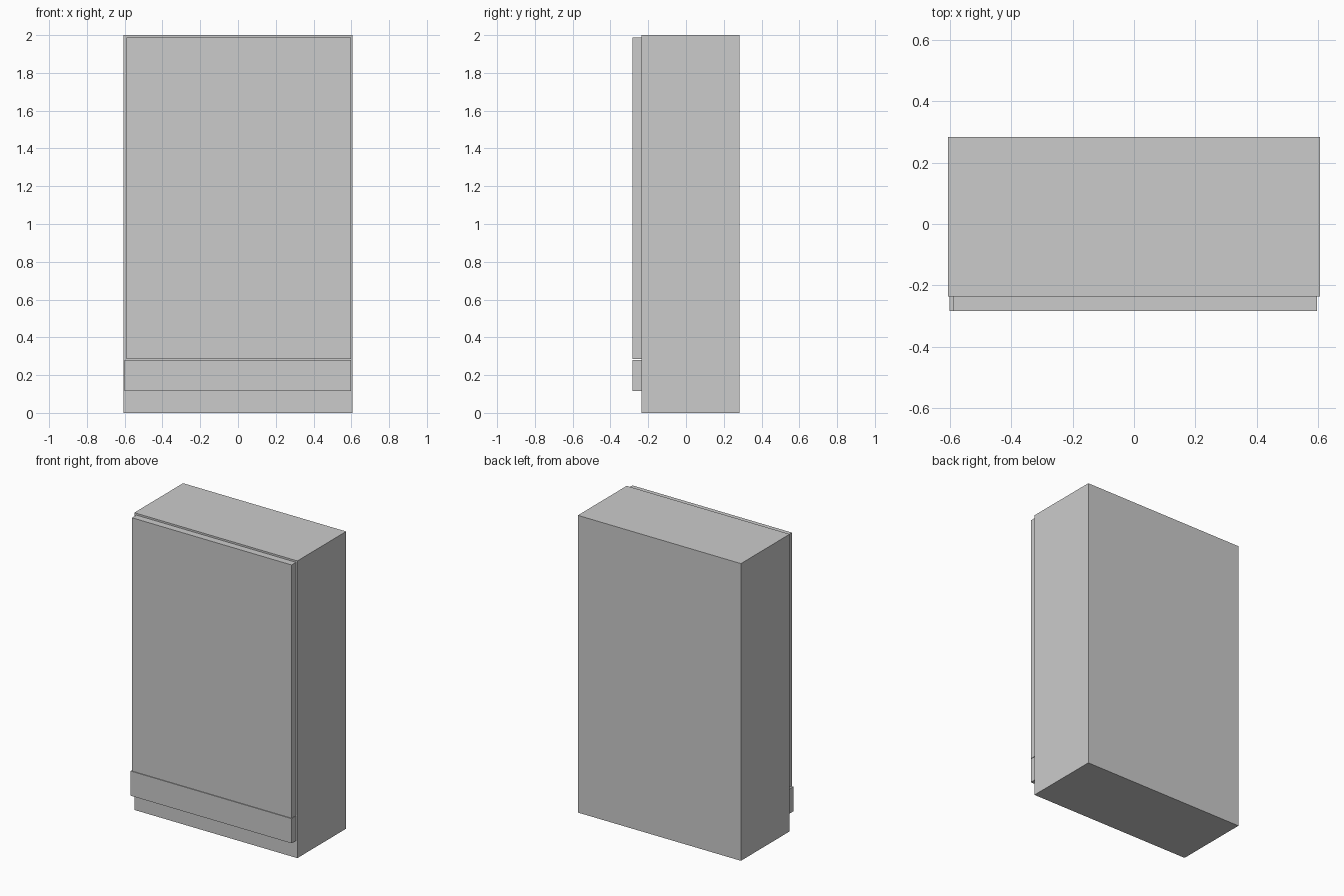
import bpy

if "Cube" in bpy.data.objects:
    bpy.data.objects.remove(bpy.data.objects["Cube"])


def box(name, x, y, z):
    """Box from (min, max) ranges on each axis."""
    spans = (x, y, z)
    bpy.ops.mesh.primitive_cube_add(size=1, location=[(a + b) / 2 for a, b in spans])
    obj = bpy.context.object
    obj.name = name
    obj.scale = [b - a for a, b in spans]
    bpy.ops.object.transform_apply(location=False, rotation=False, scale=True)
    return obj


FRONT = (-0.283, -0.236)  # depth shared by the front panels

# Main cabinet carcass
box("cabinet_body", (-0.607, 0.607), (-0.236, 0.283), (0, 2))
# Tall door above the lower panel
box("door", (-0.591, 0.597), FRONT, (0.284, 1.988))
# Low panel, slightly wider than the door on the left
box("lower_panel", (-0.601, 0.597), FRONT, (0.115, 0.281))
